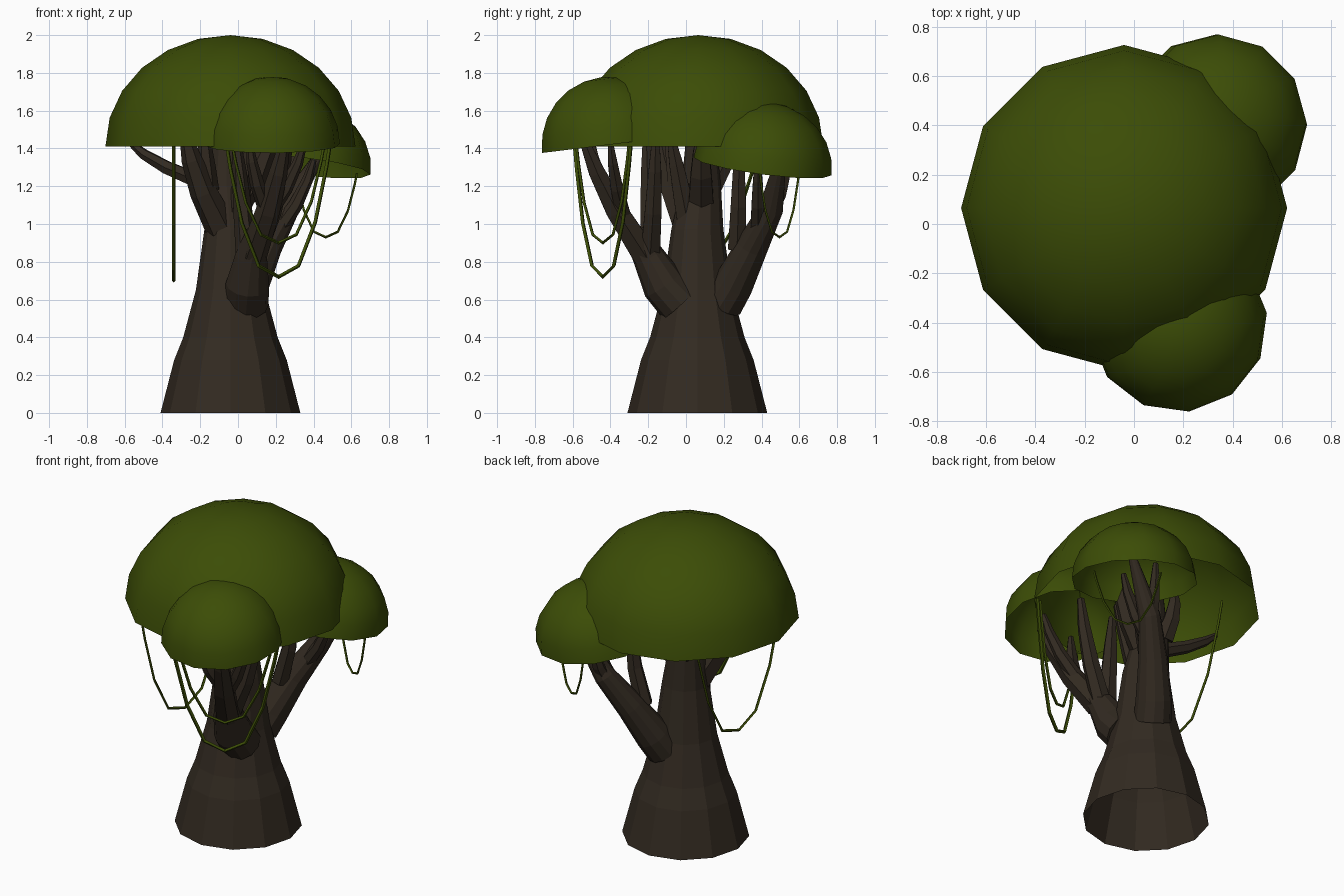
import bpy, bmesh, math
from mathutils import Vector, Matrix

if "Cube" in bpy.data.objects:
    bpy.data.objects.remove(bpy.data.objects["Cube"])


def material(name, col):
    m = bpy.data.materials.new(name)
    m.diffuse_color = (*col, 1)
    m.use_nodes = True
    m.node_tree.nodes["Principled BSDF"].inputs["Base Color"].default_value = m.diffuse_color
    return m


BARK = material("dark_bark", (0.032, 0.023, 0.015))
LEAF = material("leaf_green", (0.045, 0.074, 0.002))


def make(name, rings, mat, smooth=False, cap_start=True):
    """Skin a list of rings of points; a one-point ring closes to a tip."""
    bm = bmesh.new()
    vs = [[bm.verts.new(p) for p in r] for r in rings]
    for a, b in zip(vs, vs[1:]):
        n = len(a)
        for i in range(n):
            j = (i + 1) % n
            if len(b) == 1:
                bm.faces.new((a[i], a[j], b[0]))
            else:
                bm.faces.new((a[i], a[j], b[j], b[i]))
    if cap_start:
        bm.faces.new(vs[0][::-1])
    if len(vs[-1]) > 2:
        bm.faces.new(vs[-1])
    for f in bm.faces:
        f.smooth = smooth
    me = bpy.data.meshes.new(name)
    bm.to_mesh(me)
    bm.free()
    me.materials.append(mat)
    ob = bpy.data.objects.new(name, me)
    bpy.context.collection.objects.link(ob)


def tube(name, pts, radii, mat, sides, ref=Vector((1, 0, 0))):
    """Tapered tube along points."""
    pts = [Vector(p) for p in pts]
    rings = []
    for k, p in enumerate(pts):
        t = (pts[min(k + 1, len(pts) - 1)] - pts[max(k - 1, 0)]).normalized()
        u = (ref - t * t.dot(ref)).normalized()
        v = t.cross(u)
        rings.append([p + radii[k] * (u * math.cos(a) + v * math.sin(a))
                      for a in (2 * math.pi * i / sides for i in range(sides))])
    make(name, rings, mat)


def branch(name, a, b, r, sag=0.03):
    """Six-sided tapering branch from a to b, bowed slightly down and outward."""
    a, b = Vector(a), Vector(b)
    out = Vector((b.x - a.x, b.y - a.y, 0)).normalized() * sag
    pts = [a.lerp(b, t) + out * math.sin(math.pi * t) for t in (0, .38, .72, 1)]
    tube(name, pts, [r * f for f in (1, .85, .65, .36)], BARK, 6)


def dome(name, center, radius, height, tilt=0, toward=0, spin=0):
    """Open half-ellipsoid shell, 12 sides, leaning toward the given angle."""
    d = math.radians(toward)
    rot = Matrix.Rotation(math.radians(tilt), 3, Vector((-math.sin(d), math.cos(d), 0)))
    rot = rot @ Matrix.Rotation(math.radians(spin), 3, 'Z')
    c, rings = Vector(center), []
    for k in range(6):
        e = math.radians(15 * k)
        rings.append([c + rot @ Vector((radius * math.cos(e) * math.cos(a),
                                        radius * math.cos(e) * math.sin(a),
                                        height * math.sin(e)))
                      for a in (math.pi * i / 6 for i in range(12))])
    rings.append([c + rot @ Vector((0, 0, height))])
    make(name, rings, LEAF, smooth=True, cap_start=False)


def vine(name, a, b, low, r):
    """Hanging U between two points, sagging to height low."""
    a, b = Vector(a), Vector(b)
    pts = []
    for k in range(9):
        ang = math.pi * k / 8
        s = .5 - .5 * math.cos(ang)
        p = a.lerp(b, s)
        p.z += (low - p.z) * (1 - abs(2 * s - 1) ** 2.6)
        pts.append(p)
    tube(name, pts, [r] * 9, LEAF, 4, Vector((0, 0, 1)).cross(b - a).normalized())


# Flared trunk, open underneath
rings = []
for z, r in ((0, .37), (.28, .298), (.40, .25), (.65, .183), (.97, .138), (1.2, .105), (1.5, .075)):
    rings.append([(-.04 - .02 * (z > 1) + r * math.cos(math.pi * i / 6),
                   .06 + .02 * (z > 1) + r * math.sin(math.pi * i / 6), z) for i in range(12)])
make("trunk", rings, BARK, cap_start=False)

# Main limbs
tube("front_limb", [(.04, -.03, .58), (.05, -.12, .68), (.07, -.20, .83), (.10, -.27, .95)],
     [.122, .115, .085, .06], BARK, 12)
tube("back_limb", [(.02, .19, .58), (.06, .25, .68), (.15, .35, .88), (.26, .45, 1.08),
                   (.44, .51, 1.38)], [.112, .106, .085, .065, .024], BARK, 12)

# Branches splitting from the front limb
branch("front_branch", (.08, -.22, .84), (.25, -.54, 1.44), .076)
branch("front_left_twig", (.15, -.36, 1.08), (.06, -.50, 1.43), .045)
branch("front_right_twig", (.15, -.33, 1.04), (.35, -.40, 1.43), .045)
branch("inner_front_branch", (.05, -.19, .80), (-.01, -.21, 1.46), .06, 0)
branch("inner_right_branch", (.08, -.19, .82), (.27, -.16, 1.46), .06)

# Branches splitting from the trunk
branch("left_branch", (-.09, .01, .98), (-.28, -.14, 1.48), .085)
branch("left_twig", (-.19, -.03, 1.22), (-.57, .06, 1.43), .045, .05)
branch("front_stub", (-.16, -.04, 1.18), (-.18, -.09, 1.48), .06, 0)
branch("middle_branch", (-.02, .02, .95), (.06, -.08, 1.46), .065, 0)
branch("right_branch", (.01, .08, 1.13), (.17, .08, 1.48), .075)
branch("back_stub", (-.11, .14, 1.2), (-.12, .22, 1.48), .06)

# Twigs on the back limb
branch("back_inner_branch", (.11, .27, .87), (.19, .28, 1.46), .055)
branch("back_twig", (.24, .43, 1.02), (.29, .54, 1.38), .045)
branch("back_right_twig", (.20, .38, .95), (.40, .38, 1.34), .045)

# Leaf domes
dome("main_canopy", (-.04, .065, 1.41), .662, .59)
dome("front_canopy", (.18, -.405, 1.42), .362, .36, 7, -90, 7)
dome("back_canopy", (.337, .405, 1.305), .368, .342, 10, 48)

# Hanging vines
vine("left_vine", (-.34, -.49, 1.43), (-.34, .39, 1.43), .70, .009)
vine("front_vine_long", (-.06, -.59, 1.42), (.49, -.29, 1.44), .72, .011)
vine("front_vine_short", (-.03, -.58, 1.42), (.46, -.30, 1.44), .90, .009)
vine("back_vine", (.30, .60, 1.29), (.63, .39, 1.27), .93, .007)
